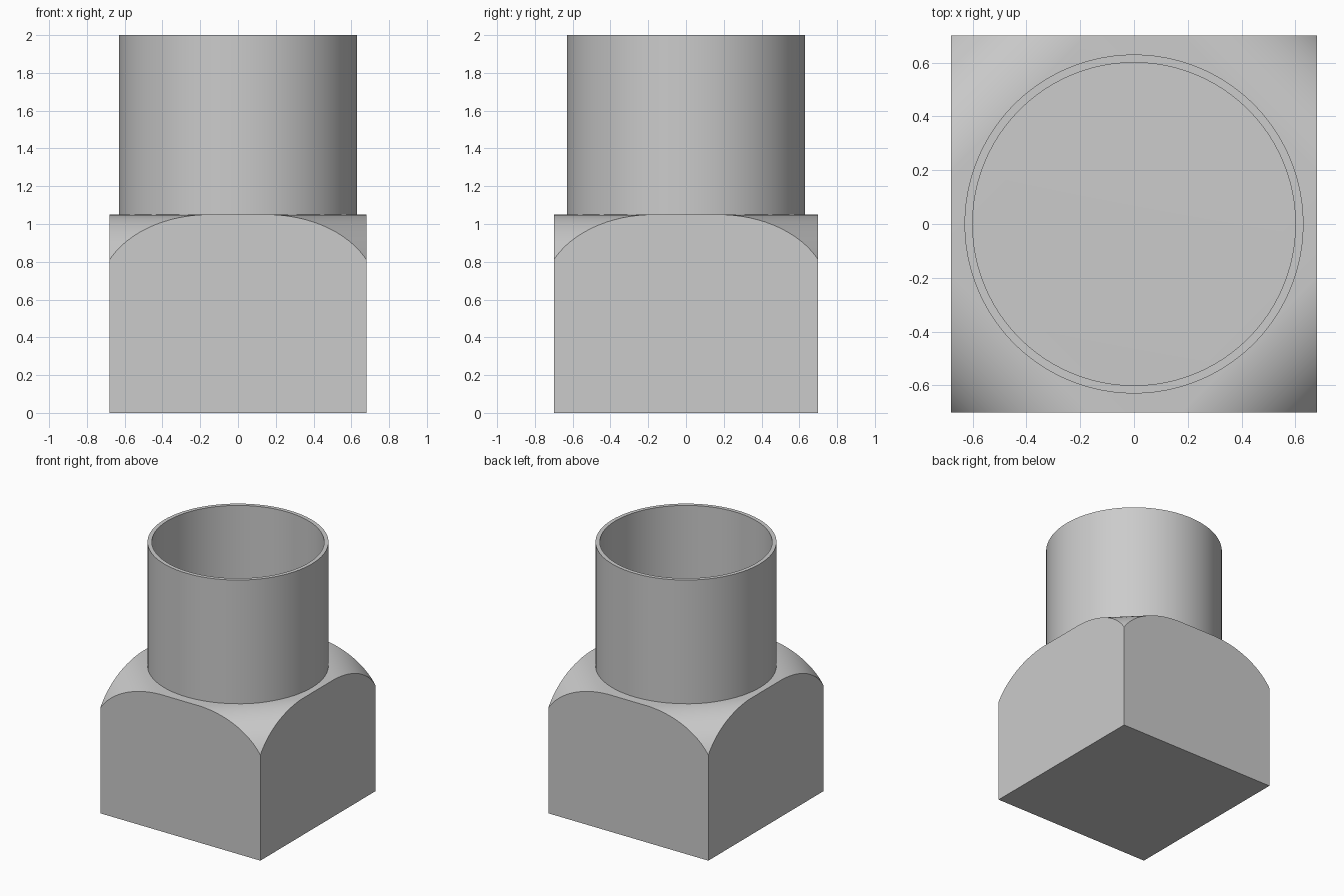
import bpy, bmesh, math
from mathutils import Vector

cube = bpy.data.objects.get("Cube")
if cube:
    bpy.data.objects.remove(cube, do_unlink=True)

grey = bpy.data.materials.new("plain_grey")
grey.use_nodes = True
grey.diffuse_color = (0.6, 0.6, 0.6, 1)
grey.node_tree.nodes["Principled BSDF"].inputs["Base Color"].default_value = grey.diffuse_color

HALF_X, HALF_Y, BLOCK_TOP, TOP = 0.68, 0.70, 1.05, 2.0
OUTER, INNER = 0.63, 0.60


def finish(bm, name):
    bmesh.ops.recalc_face_normals(bm, faces=bm.faces)
    mesh = bpy.data.meshes.new(name)
    bm.to_mesh(mesh)
    bm.free()
    mesh.materials.append(grey)
    obj = bpy.data.objects.new(name, mesh)
    bpy.context.collection.objects.link(obj)
    bpy.ops.object.select_all(action="DESELECT")
    obj.select_set(True)
    bpy.context.view_layer.objects.active = obj
    bpy.ops.object.shade_smooth_by_angle(angle=math.radians(30))
    return obj


# Block: a box whose four top corners are rounded along the diagonals
bm = bmesh.new()
bmesh.ops.create_cube(bm, size=1)
for v in bm.verts:
    v.co = (v.co.x * 2 * HALF_X, v.co.y * 2 * HALF_Y, (v.co.z + 0.5) * BLOCK_TOP)

start, drop, steps = 0.60, 0.24, 14
run = (HALF_X + HALF_Y) / math.sqrt(2) - start
radius = (run ** 2 + drop ** 2) / (2 * drop)
end_angle = math.asin(run / radius)
for sx in (-1, 1):
    for sy in (-1, 1):
        outward = Vector((sx, sy, 0)).normalized()
        centre = outward * start + Vector((0, 0, BLOCK_TOP - radius))
        for i in range(1, steps + 1):
            t = end_angle * (i - 0.01) / steps
            normal = outward * math.sin(t) + Vector((0, 0, math.cos(t)))
            cut = bmesh.ops.bisect_plane(
                bm, geom=bm.verts[:] + bm.edges[:] + bm.faces[:], dist=1e-6,
                plane_co=centre + normal * radius, plane_no=normal, clear_outer=True)
            rim = [e for e in cut["geom_cut"] if isinstance(e, bmesh.types.BMEdge)]
            bmesh.ops.holes_fill(bm, edges=rim, sides=0)
finish(bm, "block")

# Tube: thin-walled open pipe standing on the block
bm = bmesh.new()
foot = BLOCK_TOP - 0.05
profile = [(INNER, foot), (INNER, TOP), (OUTER, TOP), (OUTER, foot)]
ring = [bm.verts.new((r, 0, z)) for r, z in profile]
edges = [bm.edges.new((ring[i], ring[(i + 1) % 4])) for i in range(4)]
bmesh.ops.spin(bm, geom=ring + edges, cent=(0, 0, 0), axis=(0, 0, 1),
               angle=math.tau, steps=96, use_merge=True)
bmesh.ops.remove_doubles(bm, verts=bm.verts, dist=1e-5)
finish(bm, "tube")
